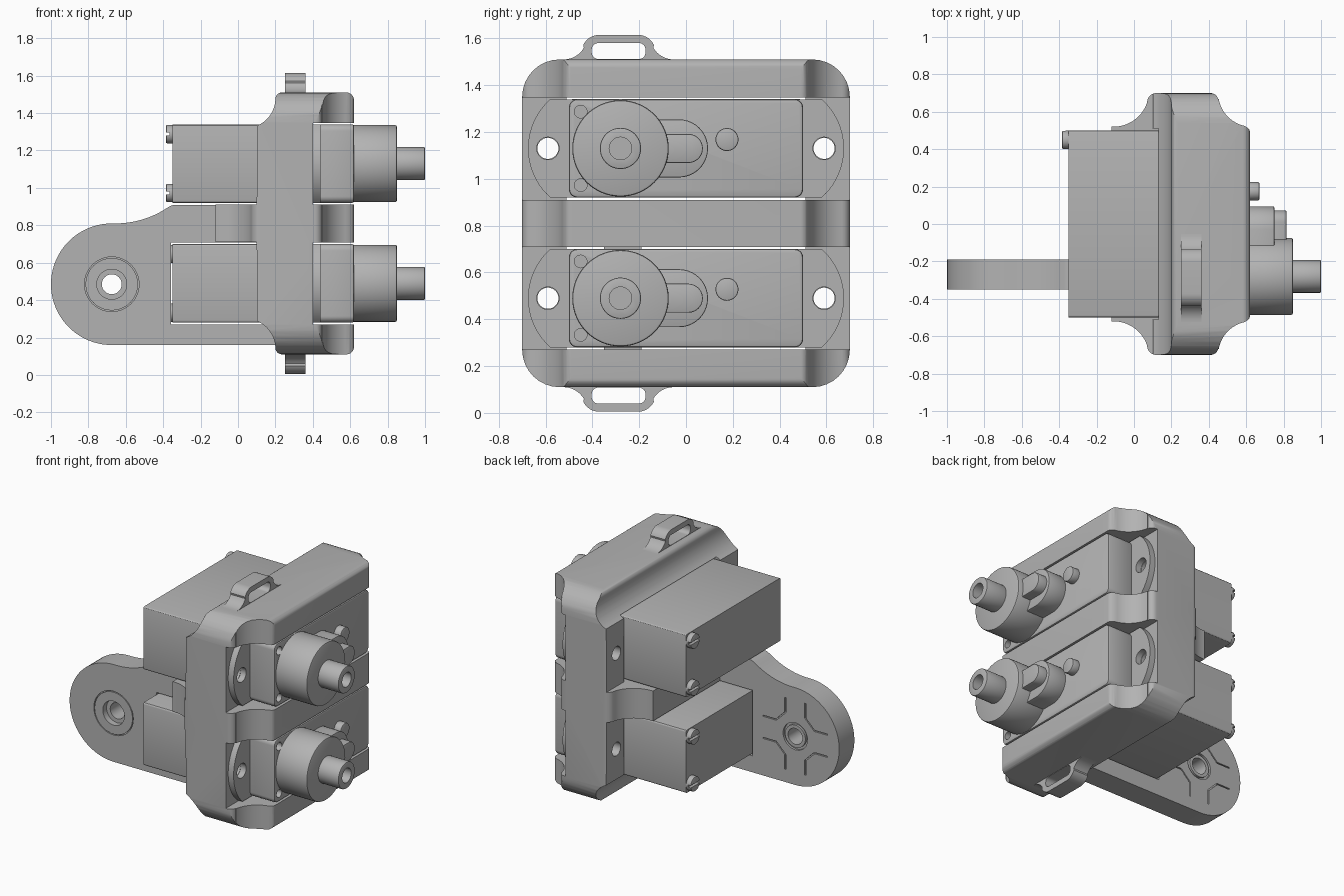
import bpy, bmesh
from math import sin, cos, pi, radians
from mathutils import Matrix

old = bpy.data.objects.get("Cube")
if old:
    bpy.data.objects.remove(old, do_unlink=True)

grey = bpy.data.materials.new("plain grey")
grey.use_nodes = True
grey.diffuse_color = (0.45, 0.45, 0.45, 1)
grey.node_tree.nodes["Principled BSDF"].inputs["Base Color"].default_value = (0.45, 0.45, 0.45, 1)

MID = 0.81                 # mirror height of the frame
SERVOS = {"lower": 0.49, "upper": 1.13}


def arc(cx, cy, r, a0, a1, n=12):
    """Points on an arc, angles in degrees."""
    return [(cx + r * cos(radians(a0 + (a1 - a0) * i / n)),
             cy + r * sin(radians(a0 + (a1 - a0) * i / n))) for i in range(n + 1)]


def prism(name, pts, axis, lo, hi):
    """Extrude a 2D outline along an axis; the outline uses the other two axes in order."""
    place = {"x": lambda a, b, t: (t, a, b),
             "y": lambda a, b, t: (a, t, b),
             "z": lambda a, b, t: (a, b, t)}[axis]
    bm = bmesh.new()
    bottom = [bm.verts.new(place(a, b, lo)) for a, b in pts]
    top = [bm.verts.new(place(a, b, hi)) for a, b in pts]
    bm.faces.new(bottom)
    bm.faces.new(top)
    for i in range(len(pts)):
        j = (i + 1) % len(pts)
        bm.faces.new((bottom[i], bottom[j], top[j], top[i]))
    bmesh.ops.recalc_face_normals(bm, faces=bm.faces)
    mesh = bpy.data.meshes.new(name)
    bm.to_mesh(mesh)
    bm.free()
    mesh.materials.append(grey)
    ob = bpy.data.objects.new(name, mesh)
    bpy.context.collection.objects.link(ob)
    return ob


def rect(a0, a1, b0, b1):
    return [(a0, b0), (a1, b0), (a1, b1), (a0, b1)]


def round_rect(a0, a1, b0, b1, r, n=8):
    return (arc(a1 - r, b1 - r, r, 0, 90, n) + arc(a0 + r, b1 - r, r, 90, 180, n)
            + arc(a0 + r, b0 + r, r, 180, 270, n) + arc(a1 - r, b0 + r, r, 270, 360, n))


def disc(a, b, r, n=48):
    return arc(a, b, r, 0, 360 * (n - 1) / n, n - 1)


def stadium(y0, y1, z, r):
    return arc(y1, z, r, -90, 90, 20) + arc(y0, z, r, 90, 270, 20)


def apply_mod(ob, mod):
    bpy.context.view_layer.objects.active = ob
    bpy.ops.object.modifier_apply(modifier=mod.name)


def combine(ob, other, operation="DIFFERENCE"):
    mod = ob.modifiers.new("cut", "BOOLEAN")
    mod.operation, mod.solver, mod.object = operation, "EXACT", other
    apply_mod(ob, mod)
    bpy.data.objects.remove(other, do_unlink=True)


def cut(ob, pts, axis, lo, hi):
    combine(ob, prism("cutter", pts, axis, lo, hi))


def soften(ob, width):
    mod = ob.modifiers.new("soft edges", "BEVEL")
    mod.width, mod.segments, mod.limit_method = width, 2, "ANGLE"
    mod.angle_limit = radians(40)
    apply_mod(ob, mod)


def finish(ob):
    bpy.ops.object.select_all(action="DESELECT")
    ob.select_set(True)
    bpy.context.view_layer.objects.active = ob
    bpy.ops.object.shade_smooth_by_angle(angle=radians(30))


# Frame: common volume of its plan, side and face outlines
half_plan = (arc(-0.11, 0.71, 0.19, -90, -20) + arc(0.12, 0.65, 0.05, 160, 90, 6)
             + arc(0.41, 0.66, 0.04, 90, 10, 6) + arc(0.63, 0.70, 0.18, 190, 258)
             + arc(0.59, 0.49, 0.03, 70, 0, 5))
plan = [(-0.12, 0.52)] + half_plan + [(x, -y) for x, y in reversed(half_plan)] + [(-0.12, -0.52)]
frame = prism("frame", plan, "z", 0, 1.7)

half_side = ([(-0.12, 0.91), (0.1, 0.91)] + arc(0.04, 1.48, 0.16, -67, 0)
             + arc(0.235, 1.475, 0.035, 180, 90, 6) + arc(0.58, 1.47, 0.04, 90, 0, 6))
side = half_side + [(x, 2 * MID - z) for x, z in reversed(half_side)]
combine(frame, prism("side_cutter", side, "y", -1, 1), "INTERSECT")
combine(frame, prism("face_cutter", round_rect(-0.7, 0.7, 0.11, 1.51, 0.16), "x", -1, 1), "INTERSECT")
for z in SERVOS.values():
    cut(frame, rect(-0.51, 0.51, z - 0.22, z + 0.218), "x", -1, 1)
    cut(frame, rect(-0.8, 0.8, z - 0.22, z + 0.218), "x", 0.40, 1)
    for s in (-1, 1):
        cut(frame, disc(s * 0.59, z, 0.045, 32), "x", 0, 0.6)
finish(frame)

# Strap loops above and below the frame
half_loop = ([(0.0, 1.49), (0.235, 1.49)] + arc(0.235, 1.61, 0.1, -90, -150, 8)
             + arc(0.083, 1.54, 0.075, 25, 90, 8))
loop = half_loop + [(-y, z) for y, z in reversed(half_loop)][:-1]
for name, flip in (("top_strap_loop", False), ("bottom_strap_loop", True)):
    def shift(pts):
        return [(y - 0.288, 2 * MID - z if flip else z) for y, z in pts]
    tab = prism(name, shift(loop), "x", 0.25, 0.36)
    cut(tab, shift(round_rect(-0.115, 0.115, 1.512, 1.58, 0.028)), "x", 0, 1)
    finish(tab)

# Mounting arm with a round eye
cx, cz = -0.675, 0.485
outline = (arc(cx, cz, 0.325, 270, 90, 40) + arc(-0.655, 1.31, 0.5, -88, -56, 10)
           + [(-0.35, 0.908), (-0.1, 0.908), (0.24, 0.8), (0.24, 0.16)])
arm = prism("mounting_arm", outline, "y", -0.35, -0.19)
cut(arm, rect(-0.357, 0.3, 0.27, 0.708), "y", -1, 1)
cut(arm, disc(cx, cz, 0.053), "y", -1, 1)
cut(arm, disc(cx, cz, 0.08), "y", -0.4, -0.31)
cut(arm, disc(cx, cz, 0.09), "y", -0.205, 0)


def ring(name, r0, r1, y0, y1):
    ob = prism(name, disc(cx, cz, r1), "y", y0, y1)
    cut(ob, disc(cx, cz, r0), "y", -1, 1)
    return ob


combine(arm, ring("ring_cutter", 0.14, 0.146, -0.36, -0.34))
# Cross-shaped groove outline on the rear of the eye
for sx in (-1, 1):
    for sz in (-1, 1):
        groove = [(0.07, 0.24), (0.07, 0.14), (0.14, 0.07), (0.24, 0.07),
                  (0.24, 0.078), (0.143, 0.078), (0.078, 0.143), (0.078, 0.24)]
        cut(arm, [(cx + sx * a, cz + sz * b) for a, b in groove], "y", -0.2, -0.1)
finish(arm)
boss = ring("eye_collar", 0.053, 0.075, -0.21, -0.19)
finish(boss)

# Servos
for label, z in SERVOS.items():
    case = prism(label + "_servo_case", round_rect(-0.5, 0.5, z - 0.21, z + 0.21, 0.012, 3),
                 "x", -0.35, 0.42)
    finish(case)

    cover = prism(label + "_servo_cover", round_rect(-0.5, 0.5, z - 0.21, z + 0.21, 0.035, 6),
                  "x", 0.42, 0.62)
    soften(cover, 0.01)
    for dz in (-0.157, 0.157):
        cut(cover, disc(-0.45, z + dz, 0.027, 24), "x", 0.57, 0.7)
    finish(cover)

    ears = prism(label + "_servo_ears", arc(0.395, z, 0.28, -48.5, 48.5, 20)
                 + arc(-0.395, z, 0.28, 131.5, 228.5, 20), "x", 0.40, 0.44)
    for s in (-1, 1):
        cut(ears, disc(s * 0.59, z, 0.048, 32), "x", 0, 1)
    finish(ears)

    housing = prism(label + "_gear_housing", disc(-0.28, z, 0.206, 64), "x", 0.60, 0.85)
    soften(housing, 0.01)
    finish(housing)

    step = prism(label + "_gear_step", stadium(-0.28, -0.03, z, 0.124), "x", 0.60, 0.75)
    soften(step, 0.006)
    finish(step)
    key = prism(label + "_gear_key", stadium(-0.2, 0.01, z, 0.062), "x", 0.70, 0.815)
    soften(key, 0.006)
    finish(key)

    shaft = prism(label + "_output_shaft", disc(-0.28, z, 0.088), "x", 0.80, 1.0)
    soften(shaft, 0.006)
    cut(shaft, disc(-0.28, z, 0.048, 32), "x", 0.88, 1.1)
    finish(shaft)

    pin = prism(label + "_cover_pin", disc(0.175, z + 0.038, 0.049, 32), "x", 0.60, 0.67)
    soften(pin, 0.006)
    finish(pin)

    # Slotted screws on the rear face
    for end, dz in (("bottom", -0.157), ("top", 0.157)):
        screw = prism(f"{label}_{end}_case_screw", disc(0.45, z + dz, 0.049, 32), "x", -0.385, -0.34)
        soften(screw, 0.006)
        cut(screw, rect(0.3, 0.6, z + dz - 0.008, z + dz + 0.008), "x", -0.5, -0.365)
        finish(screw)
